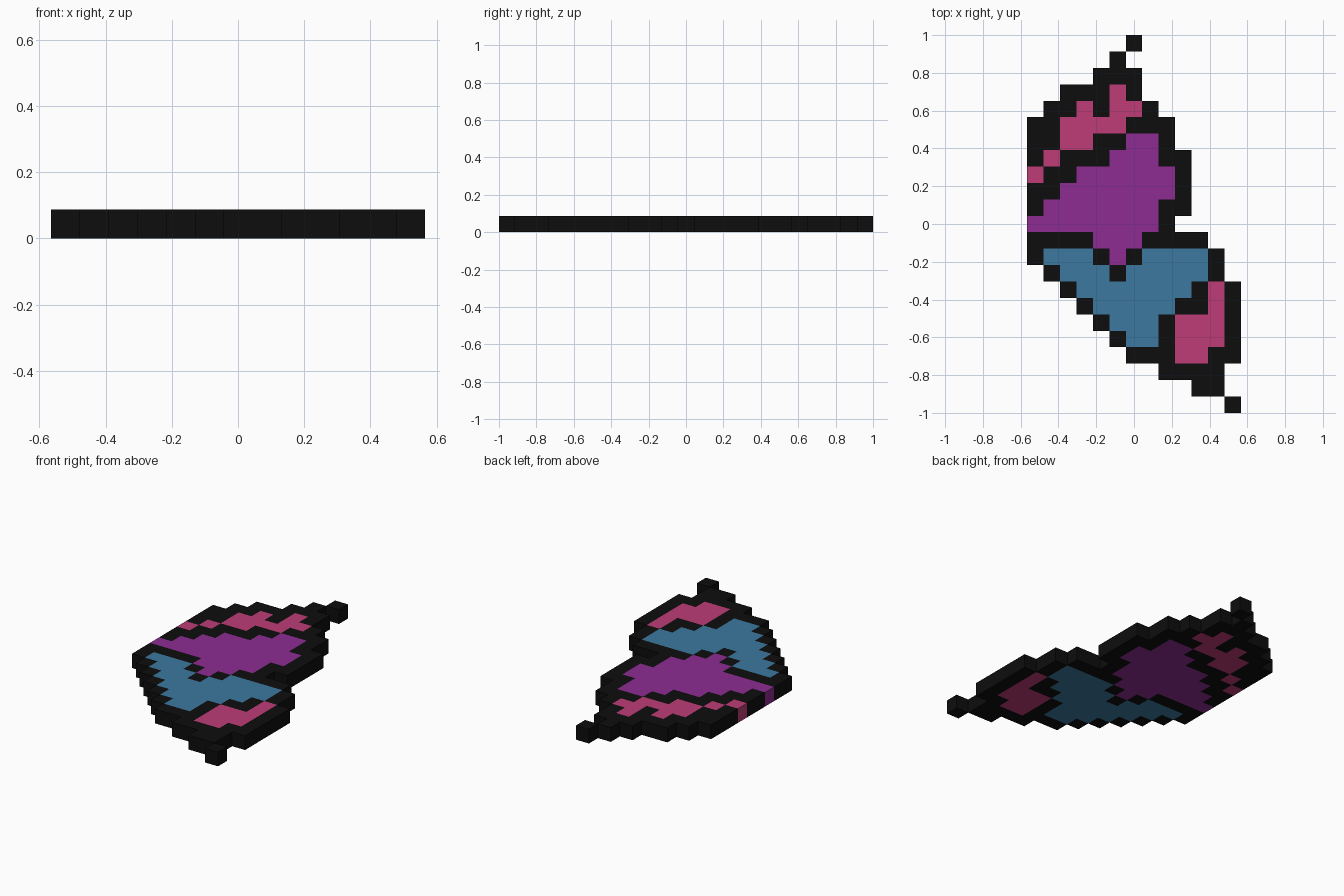
import bpy, bmesh

if "Cube" in bpy.data.objects:
    bpy.data.objects.remove(bpy.data.objects["Cube"])

CELL = 2 / 23          # block size; also the plate thickness
COLS, ROWS = 13, 23
cells = {}             # (column, row) -> part name


def lay(part, first_row, *spans):
    """Lay one run of blocks (start, end column) per row, going down from first_row."""
    for r, (start, end) in enumerate(spans, first_row):
        for c in range(start, end):
            cells[c, r] = part


# Whole silhouette as the dark plate: left and right edge of each row
left = [6, 5, 4, 2, 1] + [0] * 9 + [1, 2, 3, 4, 5, 6, 8, 10, 12]
right = [7, 6, 7, 7, 8, 9, 9] + [10] * 4 + [9, 11, 12, 12] + [13] * 5 + [12, 12, 13]
lay("dark_outline", 0, *zip(left, right))

# Blue lower panel with a dark notch under the violet tip
lay("blue_panel", 13, (1, 11), (2, 11), (3, 10), (4, 9), (5, 8), (6, 8))
lay("dark_outline", 13, (4, 7), (5, 6))

# Violet middle panel
lay("violet_panel", 6, (6, 8), (5, 8), (3, 9), (2, 9), (1, 8), (0, 8), (4, 7), (5, 6))

# Pink upper band with a dark notch, and pink lower patch
lay("pink_panels", 3, (5, 6), (3, 7), (2, 6), (2, 4), (1, 2), (0, 1))
lay("dark_outline", 4, (4, 5))
lay("pink_panels", 15, (11, 12), (11, 12), (9, 12), (9, 12), (9, 11))


def build_part(name, colour_name, colour):
    """Make the outer skin of every block that belongs to one part."""
    mat = bpy.data.materials.new(colour_name)
    mat.diffuse_color = (*colour, 1)
    mat.use_nodes = True
    mat.node_tree.nodes["Principled BSDF"].inputs["Base Color"].default_value = mat.diffuse_color
    bm = bmesh.new()

    def face(*pts):
        bm.faces.new([bm.verts.new(((c - COLS / 2) * CELL, (ROWS / 2 - r) * CELL, h * CELL))
                      for c, r, h in pts])

    for (c, r), part in cells.items():
        if part != name:
            continue
        ring = [(c, r + 1), (c + 1, r + 1), (c + 1, r), (c, r)]
        face(*[(x, y, 1) for x, y in ring])
        face(*[(x, y, 0) for x, y in reversed(ring)])
        # Side walls only where the silhouette ends
        for i, (dc, dr) in enumerate([(0, 1), (1, 0), (0, -1), (-1, 0)]):
            if (c + dc, r + dr) not in cells:
                a, b = ring[i], ring[(i + 1) % 4]
                face((*a, 0), (*b, 0), (*b, 1), (*a, 1))
    bmesh.ops.remove_doubles(bm, verts=bm.verts, dist=1e-4)
    mesh = bpy.data.meshes.new(name)
    bm.to_mesh(mesh)
    bm.free()
    mesh.materials.append(mat)
    bpy.context.collection.objects.link(bpy.data.objects.new(name, mesh))


build_part("dark_outline", "black", (0.004, 0.004, 0.004))
build_part("pink_panels", "pink", (0.51, 0.045, 0.18))
build_part("violet_panel", "violet", (0.27, 0.025, 0.29))
build_part("blue_panel", "blue", (0.045, 0.19, 0.35))
